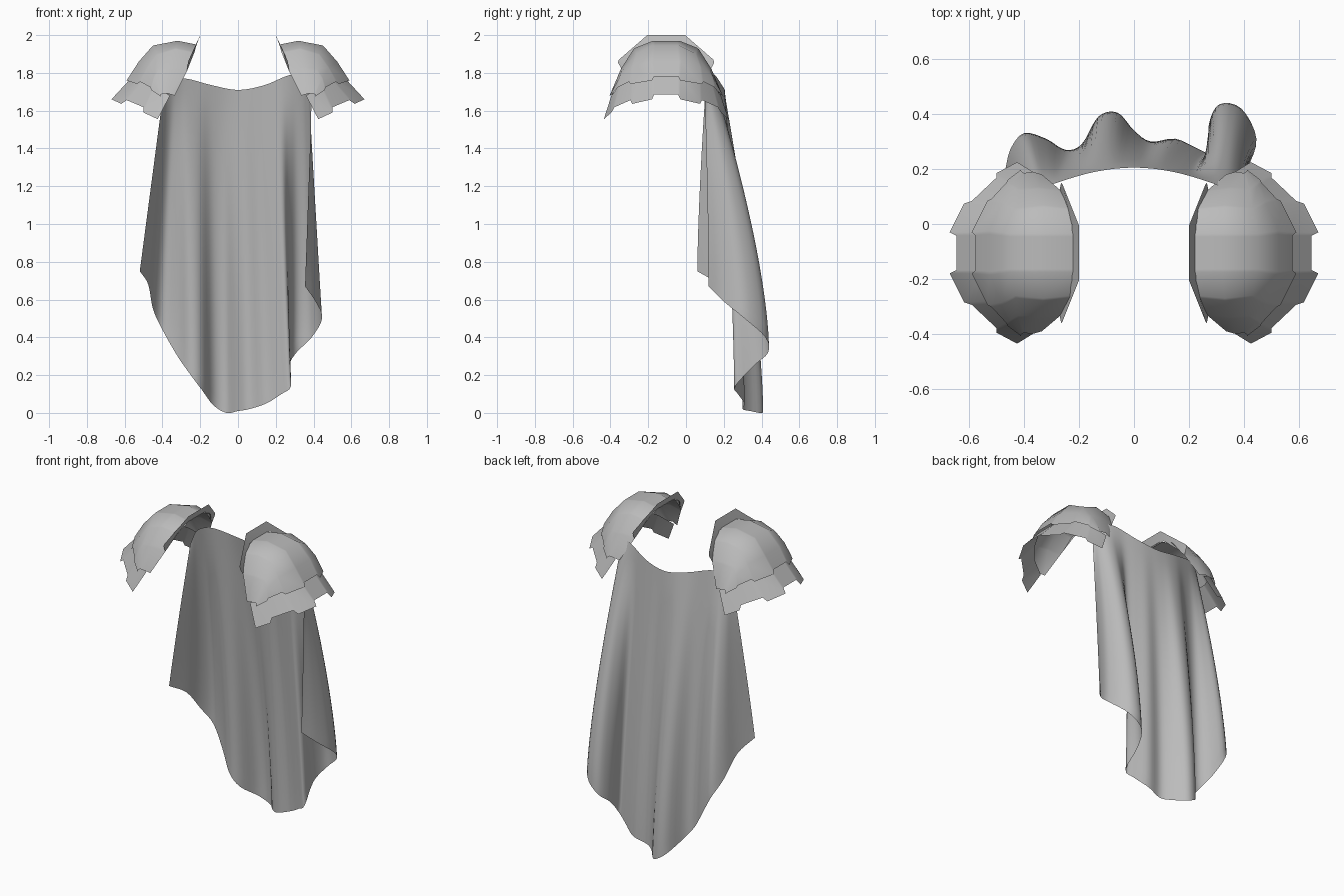
import bpy
import math
from mathutils import Vector

default_cube = bpy.data.objects.get("Cube")
if default_cube:
    bpy.data.objects.remove(default_cube, do_unlink=True)

# One plain grey for cloth and armour
grey = bpy.data.materials.new("plain_grey")
grey.use_nodes = True
colour = (0.5, 0.5, 0.5, 1)
grey.diffuse_color = colour
grey.node_tree.nodes["Principled BSDF"].inputs["Base Color"].default_value = colour


def loft(name, rows, flip, sharp_angle):
    """Skin a sheet across equal-length rows of points."""
    width = len(rows[0])
    points = [tuple(point) for row in rows for point in row]
    faces = []
    for r in range(len(rows) - 1):
        for c in range(width - 1):
            corner = r * width + c
            face = [corner, corner + width, corner + width + 1, corner + 1]
            faces.append(face[::-1] if flip else face)
    mesh = bpy.data.meshes.new(name)
    mesh.from_pydata(points, [], faces)
    mesh.materials.append(grey)
    mesh.shade_smooth()
    mesh.set_sharp_from_angle(angle=math.radians(sharp_angle))
    obj = bpy.data.objects.new(name, mesh)
    bpy.context.scene.collection.objects.link(obj)
    return obj


def smooth_path(points, steps):
    """Pass a smooth curve through every control point."""
    points = [Vector(point) for point in points]
    padded = [points[0] * 2 - points[1]] + points + [points[-1] * 2 - points[-2]]
    path = []
    for a, b, c, d in zip(padded, padded[1:], padded[2:], padded[3:]):
        for step in range(steps):
            t = step / steps
            path.append(b + (c - a) * (t / 2)
                        + (a * 2 - b * 5 + c * 4 - d) * (t * t / 2)
                        + (b * 3 - a - c * 3 + d) * (t ** 3 / 2))
    path.append(points[-1])
    return path


# Cape: a neckline that falls into deep folds at a pointed hem
hem_points = [
    (-.52, .06, .75), (-.475, .17, .68), (-.45, .27, .55), (-.4, .33, .44),
    (-.32, .31, .3), (-.25, .27, .2), (-.19, .29, .12), (-.13, .39, .04),
    (-.06, .405, 0), (0, .34, .01), (.06, .3, .02), (.15, .31, .05),
    (.23, .275, .1), (.28, .26, .14), (.272, .36, .25), (.31, .435, .32),
    (.39, .42, .4), (.445, .31, .5), (.41, .2, .59), (.355, .12, .67)]
neck_points = [
    (-.4, .1, 1.66), (-.36, .115, 1.75), (-.28, .15, 1.77), (-.14, .19, 1.735),
    (0, .205, 1.71), (.14, .19, 1.735), (.28, .15, 1.79), (.36, .115, 1.77),
    (.39, .1, 1.66)]
hem = smooth_path(hem_points, 4)
neck_curve = smooth_path(neck_points, 8)


def sample(points, position):
    """Point at a fractional index along a polyline."""
    index = min(int(position), len(points) - 2)
    return Vector(points[index]).lerp(Vector(points[index + 1]), position - index)


ratio = (len(neck_curve) - 1) / (len(hem) - 1)
neck = [sample(neck_curve, i * ratio) for i in range(len(hem))]
cape_rows = []
DROPS = 24
for drop in range(DROPS + 1):
    t = drop / DROPS
    swell = 1 - (1 - t) ** 1.5
    cape_rows.append([(a.x + (b.x - a.x) * t,
                       a.y + (b.y - a.y) * swell,
                       a.z + (b.z - a.z) * t) for a, b in zip(neck, hem)])
loft("cape", cape_rows, True, 80)

# Shoulder armour: half rows of (distance from middle, x, z), mirrored front to back
MIDDLE = -.105
upper_plate = [
    [(.07, .22, 1.95), (.16, .23, 1.91), (.23, .27, 1.81), (.285, .335, 1.68)],
    [(.07, .32, 1.97), (.17, .33, 1.93), (.24, .35, 1.82), (.295, .37, 1.69)],
    [(.07, .45, 1.945), (.16, .43, 1.9), (.235, .42, 1.81), (.29, .4, 1.69)],
    [(.08, .525, 1.86), (.185, .48, 1.83), (.25, .445, 1.77), (.297, .41, 1.685)],
    [(.075, .59, 1.76), (.195, .53, 1.74), (.265, .46, 1.71), (.303, .41, 1.675)]]
lower_plate = [
    [(.075, .55, 1.79), (.18, .495, 1.77), (.25, .44, 1.73), (.29, .36, 1.68)],
    [(.075, .67, 1.66), (.185, .615, 1.635), (.29, .5, 1.59), (.33, .425, 1.555)]]
flange = [
    [(.1, .2, 2), (.25, .26, 1.87), (.255, .265, 1.855)],
    [(.1, .225, 1.945), (.2, .255, 1.85), (.23, .27, 1.81)]]

# Rim notches: (distance from centre in columns, share of the last strip kept)
notches = [(.42, .8), (.5, 1), (1.45, 1), (1.55, .83), (2.4, .83), (2.5, 1), (3.5, 1)]


def mirrored(half, side):
    """Complete a half row from front to back."""
    front = [(side * x, MIDDLE - d, z) for d, x, z in reversed(half)]
    back = [(side * x, MIDDLE + d, z) for d, x, z in half]
    return front + back


def notched_rows(plate, side):
    """Resample the rows at the notch columns and pull the rim in."""
    rows = [mirrored(half, side) for half in plate]
    columns = [(-d, k) for d, k in reversed(notches)] + notches
    centre = (len(rows[0]) - 1) / 2
    result = [[sample(row, centre + d) for d, k in columns] for row in rows]
    result[-1] = [a.lerp(b, k) for a, b, (d, k) in
                  zip(result[-2], result[-1], columns)]
    return result


for label, side in (("left", 1), ("right", -1)):
    flip = side < 0
    loft(label + "_upper_shoulder_plate", notched_rows(upper_plate, side), flip, 40)
    lower = notched_rows(lower_plate, side)
    loft(label + "_lower_shoulder_plate", lower, flip, 40)
    loft(label + "_neck_flange", [mirrored(half, side) for half in flange], flip, 30)
